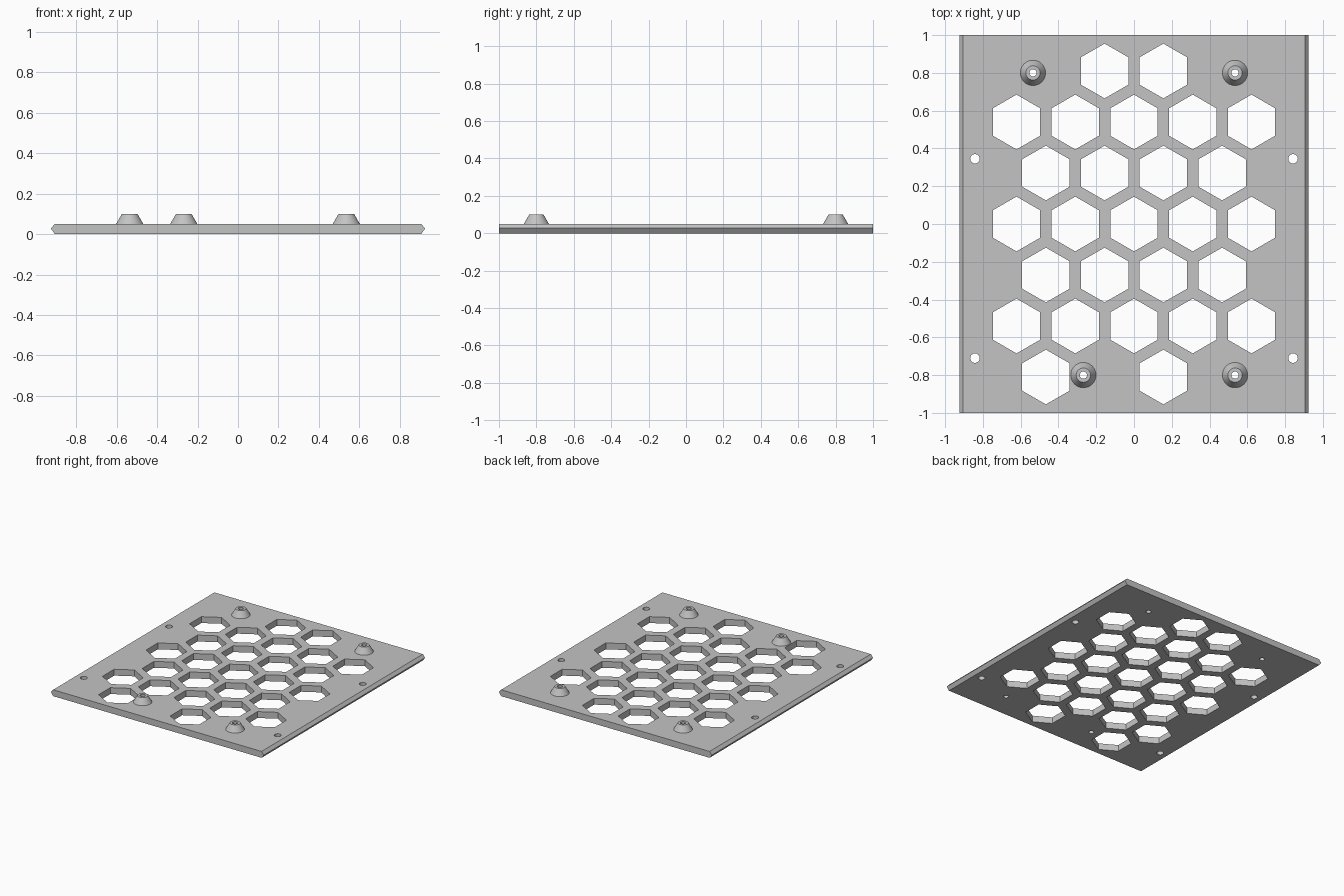
import bpy
import bmesh
from math import cos, sin, pi

if "Cube" in bpy.data.objects:
    bpy.data.objects.remove(bpy.data.objects["Cube"])

THICK = 0.05
PITCH_X, PITCH_Y = 0.311, 0.27
BORE = 0.019

grey = bpy.data.materials.new("light grey")
grey.use_nodes = True
grey.diffuse_color = (0.55, 0.55, 0.55, 1)
grey.node_tree.nodes["Principled BSDF"].inputs["Base Color"].default_value = grey.diffuse_color


def make_object(name, bm):
    bmesh.ops.recalc_face_normals(bm, faces=bm.faces[:])
    mesh = bpy.data.meshes.new(name)
    bm.to_mesh(mesh)
    bm.free()
    obj = bpy.data.objects.new(name, mesh)
    mesh.materials.append(grey)
    bpy.context.collection.objects.link(obj)
    return obj


def add_prism(bm, x, y, radius, sides):
    """Vertical cutter prism with its first corner pointing along +y."""
    ring = [bm.verts.new((x + radius * sin(2 * pi * i / sides),
                          y + radius * cos(2 * pi * i / sides), -0.1)) for i in range(sides)]
    face = bm.faces.new(ring)
    out = bmesh.ops.extrude_face_region(bm, geom=[face])
    bmesh.ops.translate(bm, vec=(0, 0, 0.3),
                        verts=[v for v in out["geom"] if isinstance(v, bmesh.types.BMVert)])


# Plate with pointed side edges
profile = [(-0.905, 0), (0.905, 0), (0.925, 0.027), (0.905, THICK), (-0.905, THICK), (-0.925, 0.027)]
bm = bmesh.new()
end = bm.faces.new([bm.verts.new((x, -1, z)) for x, z in profile])
out = bmesh.ops.extrude_face_region(bm, geom=[end])
bmesh.ops.translate(bm, vec=(0, 2, 0),
                    verts=[v for v in out["geom"] if isinstance(v, bmesh.types.BMVert)])
plate = make_object("vent_plate", bm)

# Honeycomb, screw holes and standoff bores
rows = {3: (-0.5, 0.5), -3: (-1.5, 0.5)}
for r in range(-2, 3):
    rows[r] = range(-2, 3) if r % 2 == 0 else (-1.5, -0.5, 0.5, 1.5)
standoffs = [(-0.535, 0.8), (0.535, 0.8), (-0.268, -0.8), (0.535, -0.8)]
bm = bmesh.new()
for r, columns in rows.items():
    for c in columns:
        add_prism(bm, c * PITCH_X, r * PITCH_Y, 0.145, 6)
for x in (-0.842, 0.842):
    for y in (0.345, -0.71):
        add_prism(bm, x, y, 0.025, 32)
for x, y in standoffs:
    add_prism(bm, x, y, BORE, 32)
cutter = make_object("hole_cutter", bm)
cutter.hide_render = True

cut = plate.modifiers.new("holes", "BOOLEAN")
cut.operation = "DIFFERENCE"
cut.solver = "EXACT"
cut.object = cutter
bpy.context.view_layer.objects.active = plate
bpy.ops.object.modifier_apply(modifier=cut.name)
bpy.data.objects.remove(cutter)

# Tapered hollow standoffs
outline = [(BORE, THICK), (0.067, THICK), (0.038, 0.1), (BORE, 0.1)]
SIDES = 32
for n, (x, y) in enumerate(standoffs):
    bm = bmesh.new()
    rings = [[bm.verts.new((r * sin(2 * pi * i / SIDES), r * cos(2 * pi * i / SIDES), z))
              for i in range(SIDES)] for r, z in outline]
    # The underside is left open where it meets the plate
    for low, high in ((rings[1], rings[2]), (rings[2], rings[3]), (rings[3], rings[0])):
        for i in range(SIDES):
            j = (i + 1) % SIDES
            bm.faces.new((low[i], high[i], high[j], low[j]))
    boss = make_object(f"standoff_{n + 1}", bm)
    boss.location = (x, y, 0)
    bpy.ops.object.select_all(action="DESELECT")
    boss.select_set(True)
    bpy.context.view_layer.objects.active = boss
    bpy.ops.object.shade_smooth_by_angle(angle=0.5)
